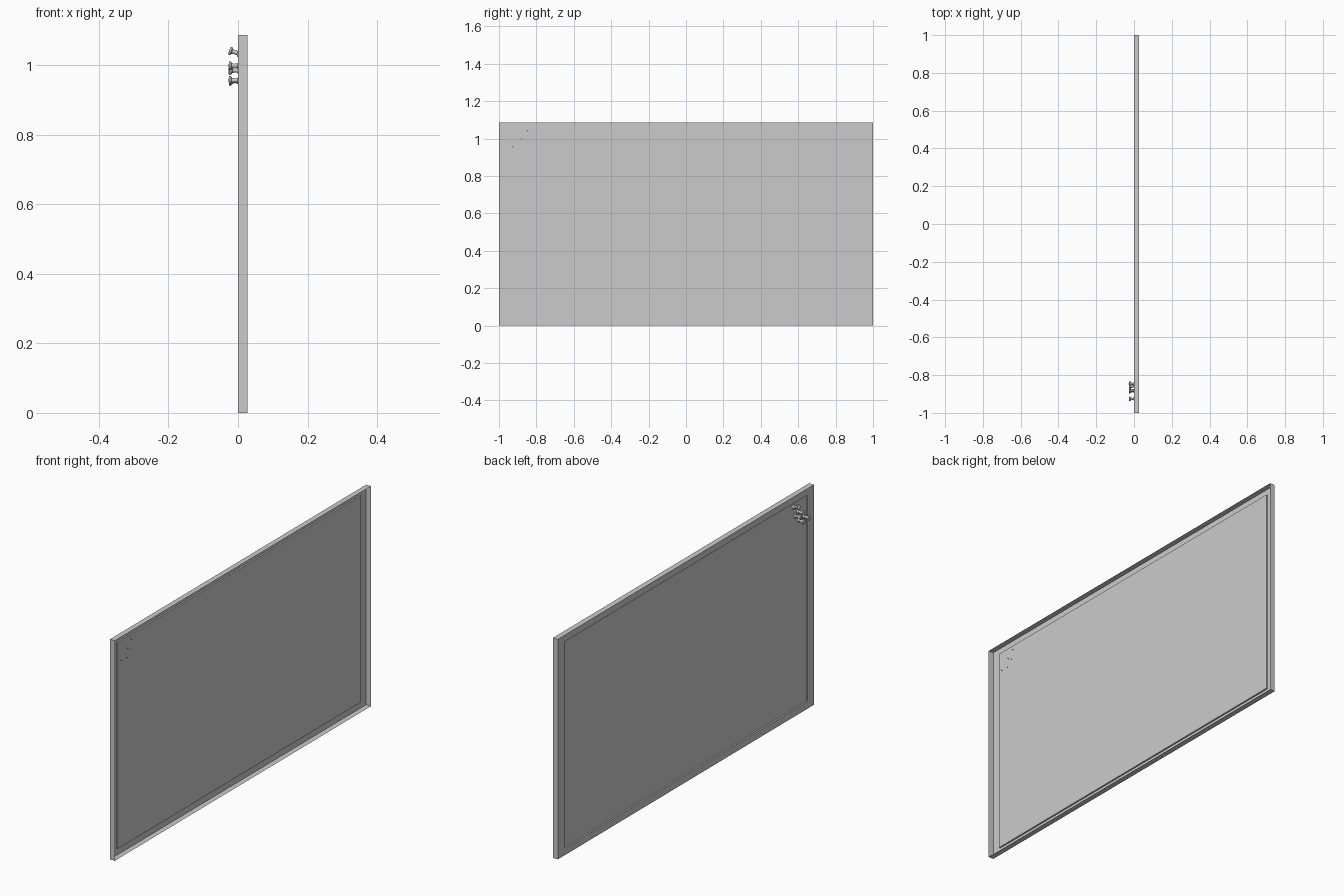
import bpy, bmesh, math
from mathutils import Vector

if "Cube" in bpy.data.objects:
    bpy.data.objects.remove(bpy.data.objects["Cube"])

DEPTH, HEIGHT = 0.027, 1.087      # board thickness and height
RECESS = 0.008                    # panel set back from the frame face


def make_object(name, bm):
    bmesh.ops.remove_doubles(bm, verts=bm.verts, dist=1e-5)
    mesh = bpy.data.meshes.new(name)
    bm.to_mesh(mesh)
    bm.free()
    ob = bpy.data.objects.new(name, mesh)
    bpy.context.collection.objects.link(ob)
    return ob


def rect(bm, x, y, z0, z1):
    return [bm.verts.new((x, *p)) for p in ((-y, z0), (y, z0), (y, z1), (-y, z1))]


def bridge(bm, a, b):
    for i in range(4):
        j = (i + 1) % 4
        bm.faces.new((a[i], a[j], b[j], b[i]))


# Frame: open-backed shell with outer walls, a front border and a recess step
bm = bmesh.new()
loops = [rect(bm, DEPTH, 1, 0, HEIGHT), rect(bm, 0, 1, 0, HEIGHT),
         rect(bm, 0, 0.95, 0.035, 1.055), rect(bm, RECESS, 0.95, 0.035, 1.055)]
for a, b in zip(loops, loops[1:]):
    bridge(bm, a, b)
make_object("frame", bm)

# Board surface set into the frame
bm = bmesh.new()
bm.faces.new(rect(bm, RECESS, 0.95, 0.035, 1.055)[::-1])
make_object("board_panel", bm)

# Push pins: lathed (distance along axis, radius), needle tip to head
PROFILE = [(-0.011, 0), (-0.009, 0.0009), (0, 0.0009), (0, 0.0095), (0.003, 0.0105),
           (0.006, 0.0095), (0.008, 0.0065), (0.015, 0.0055), (0.024, 0.0075),
           (0.026, 0.0115), (0.029, 0.0125), (0.032, 0.0115), (0.033, 0)]


def push_pin(name, y, z, tilt_y, tilt_z):
    bm = bmesh.new()
    verts = [bm.verts.new((r, 0, h)) for h, r in PROFILE]
    edges = [bm.edges.new(e) for e in zip(verts, verts[1:])]
    bmesh.ops.spin(bm, geom=verts + edges, cent=(0, 0, 0), axis=(0, 0, 1),
                   angle=math.tau, steps=16)
    bmesh.ops.remove_doubles(bm, verts=bm.verts, dist=1e-5)
    bmesh.ops.recalc_face_normals(bm, faces=bm.faces)
    ob = make_object(name, bm)
    ob.location = (RECESS - 0.002, y, z)
    ob.rotation_euler = Vector((-1, tilt_y, tilt_z)).to_track_quat('Z', 'Y').to_euler()
    bpy.context.view_layer.objects.active = ob
    ob.select_set(True)
    bpy.ops.object.shade_smooth_by_angle(angle=math.radians(40))
    ob.select_set(False)


PINS = [(-0.847, 1.033, 0.05, 0.3), (-0.88, 0.999, 0, 0.0), (-0.857, 0.985, -0.2, 0.0),
        (-0.885, 0.955, 0.0, -0.05), (-0.926, 0.957, 0.0, 0.0)]
for i, pin in enumerate(PINS):
    push_pin(f"push_pin_{i + 1}", *pin)
